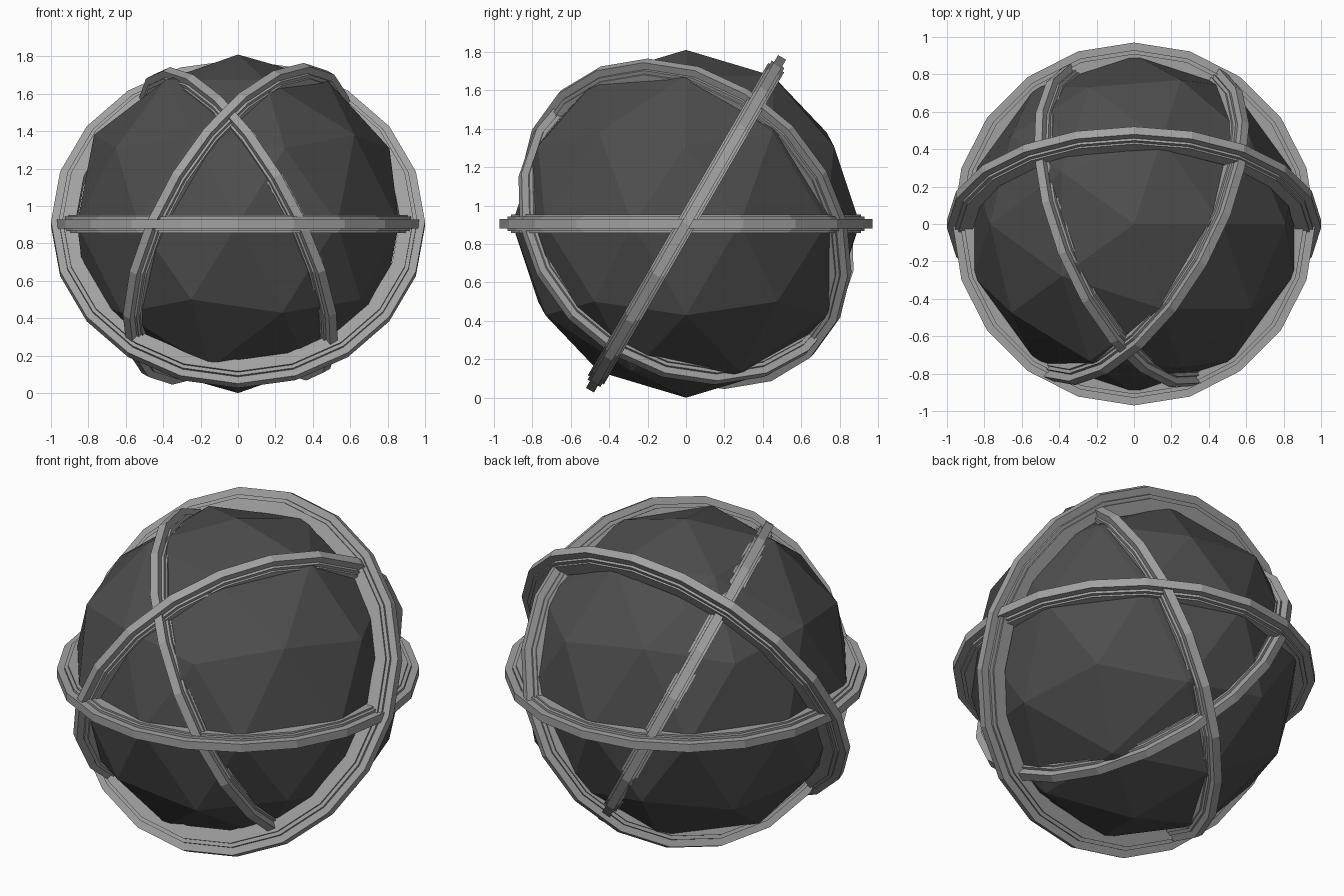
import bpy, bmesh, math
from mathutils import Matrix

cube = bpy.data.objects.get("Cube")
if cube:
    bpy.data.objects.remove(cube)

CENTRE = Matrix.Translation((0, 0, 0.905))


def material(name, value):
    mat = bpy.data.materials.new(name)
    mat.use_nodes = True
    colour = (value, value, value, 1)
    mat.diffuse_color = colour
    mat.node_tree.nodes["Principled BSDF"].inputs["Base Color"].default_value = colour
    return mat


def finish(name, bm, mat):
    bmesh.ops.recalc_face_normals(bm, faces=bm.faces)
    mesh = bpy.data.meshes.new(name)
    bm.to_mesh(mesh)
    bm.free()
    mesh.materials.append(mat)
    obj = bpy.data.objects.new(name, mesh)
    bpy.context.collection.objects.link(obj)
    return obj


dark = material("charcoal", 0.075)
grey = material("mid grey", 0.36)

# Faceted core
bm = bmesh.new()
bmesh.ops.create_icosphere(bm, subdivisions=2, radius=0.905)
bm.transform(CENTRE)
finish("core", bm, dark)

# Stepped band section: radius and half width, mirrored across the band
half = [(0.84, 0.048), (0.91, 0.048), (0.91, 0.038), (0.93, 0.038),
        (0.93, 0.024), (0.97, 0.024)]
section = half + [(r, -w) for r, w in reversed(half)]
SIDES = 20


def band(name, outer, heading, tilt):
    """Sweep the section round a circle, then tilt and turn it."""
    bm = bmesh.new()
    scale = outer / 0.97
    loops = []
    for i in range(SIDES):
        a = math.tau * i / SIDES
        loops.append([bm.verts.new((r * scale * math.cos(a), r * scale * math.sin(a), w))
                      for r, w in section])
    count = len(section)
    for i, loop in enumerate(loops):
        following = loops[(i + 1) % SIDES]
        for j in range(count):
            k = (j + 1) % count
            bm.faces.new((loop[j], following[j], following[k], loop[k]))
    bm.transform(CENTRE @ Matrix.Rotation(math.radians(heading), 4, "Z")
                 @ Matrix.Rotation(math.radians(tilt), 4, "X"))
    return finish(name, bm, grey)


# Four bands wrapped round the core
band("level_band", 0.97, 0, 0)
band("back_leaning_band", 1.0, 0, 60)
band("left_leaning_band", 0.95, 240.4, 63.4)
band("right_leaning_band", 0.925, 112, 63.4)
